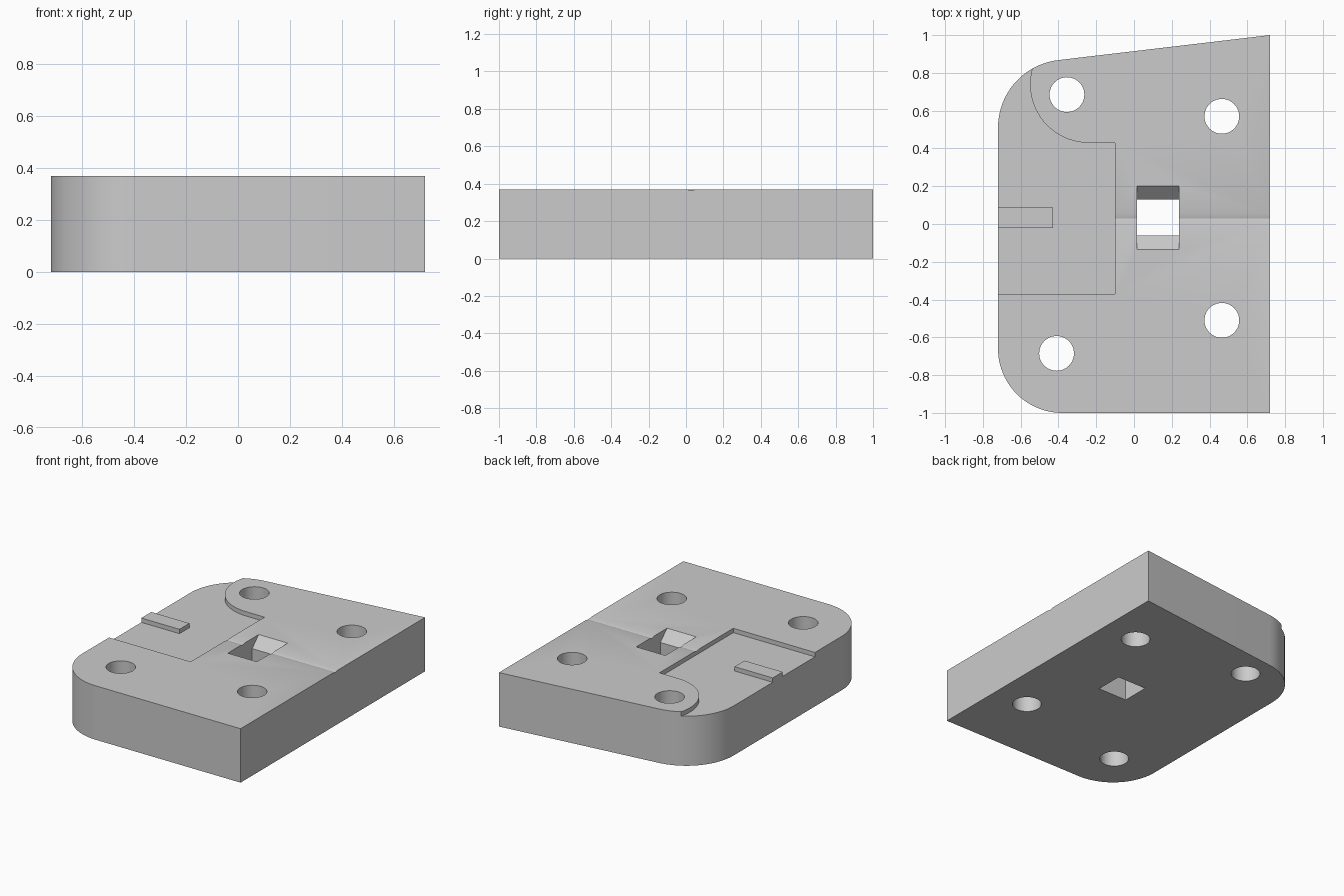
import bpy
import bmesh
from math import sin, cos, radians

HEIGHT = 0.37
RECESS = 0.03

cube = bpy.data.objects.get("Cube")
if cube:
    bpy.data.objects.remove(cube, do_unlink=True)

grey = bpy.data.materials.new("plain grey")
grey.use_nodes = True
grey.diffuse_color = (0.6, 0.6, 0.6, 1)
grey.node_tree.nodes["Principled BSDF"].inputs["Base Color"].default_value = grey.diffuse_color


def arc(cx, cy, r, start, end, steps=24):
    """Points along an arc, angles in degrees."""
    angles = [radians(start + (end - start) * i / steps) for i in range(steps + 1)]
    return [(cx + r * cos(a), cy + r * sin(a)) for a in angles]


def prism(name, points, lo, hi, axis="z"):
    """Extrude a closed profile along z (profile in xy) or x (profile in yz)."""
    bm = bmesh.new()
    place = (lambda p: (p[0], p[1], lo)) if axis == "z" else (lambda p: (lo, p[0], p[1]))
    face = bm.faces.new([bm.verts.new(place(p)) for p in points])
    extruded = bmesh.ops.extrude_face_region(bm, geom=[face])["geom"]
    shift = (0, 0, hi - lo) if axis == "z" else (hi - lo, 0, 0)
    bmesh.ops.translate(bm, vec=shift,
                        verts=[v for v in extruded if isinstance(v, bmesh.types.BMVert)])
    bmesh.ops.recalc_face_normals(bm, faces=bm.faces[:])
    mesh = bpy.data.meshes.new(name)
    bm.to_mesh(mesh)
    bm.free()
    mesh.materials.append(grey)
    obj = bpy.data.objects.new(name, mesh)
    bpy.context.collection.objects.link(obj)
    return obj


def activate(obj):
    bpy.ops.object.select_all(action="DESELECT")
    obj.select_set(True)
    bpy.context.view_layer.objects.active = obj


def cut(target, cutter):
    """Subtract the cutter and discard it."""
    cutter.hide_render = True
    mod = target.modifiers.new("cut", "BOOLEAN")
    mod.operation = "DIFFERENCE"
    mod.solver = "EXACT"
    mod.object = cutter
    activate(target)
    bpy.ops.object.modifier_apply(modifier=mod.name)
    bpy.data.objects.remove(cutter, do_unlink=True)


# Plate with two rounded corners and one slanted end
outline = [(0.72, -1), (0.72, 1)]
outline += arc(-0.36, 0.51, 0.36, 96.6, 180)
outline += arc(-0.38, -0.66, 0.34, 180, 270)
plate = prism("base_plate", outline, 0, HEIGHT)

# Shallow recess open to one side, with a curved corner
recess = [(-0.9, -0.37), (-0.1, -0.37), (-0.1, 0.43)]
recess += arc(-0.24, 0.74, 0.31, 270, 150)
recess += [(-0.9, 0.9)]
cut(plate, prism("recess_cutter", recess, HEIGHT - RECESS, 0.5))

# Four round through holes
for x, y in [(-0.355, 0.685), (0.465, 0.57), (0.465, -0.51), (-0.41, -0.685)]:
    cut(plate, prism("hole_cutter", arc(x, y, 0.092, 0, 352.5, 47), -0.1, 0.5))

# Fine groove across the top
groove = [(0, 0.5), (0, HEIGHT), (0.03, HEIGHT - 0.007), (0.055, HEIGHT), (0.055, 0.5)]
cut(plate, prism("groove_cutter", groove, -0.15, 0.8, "x"))

# Square window with two sloped lips
lip = HEIGHT - 0.07
window = [(-0.062, -0.1), (-0.062, lip), (-0.135, HEIGHT), (-0.135, 0.5),
          (0.2, 0.5), (0.2, HEIGHT), (0.13, lip), (0.13, -0.1)]
cut(plate, prism("window_cutter", window, 0.017, 0.238, "x"))

# Raised key bar on the recess floor
bar = [(-0.72, -0.02), (-0.43, -0.02), (-0.43, 0.088), (-0.72, 0.088)]
key_bar = prism("key_bar", bar, HEIGHT - RECESS - 0.005, HEIGHT)

for part in (plate, key_bar):
    activate(part)
    bpy.ops.object.shade_smooth_by_angle(angle=radians(20))
